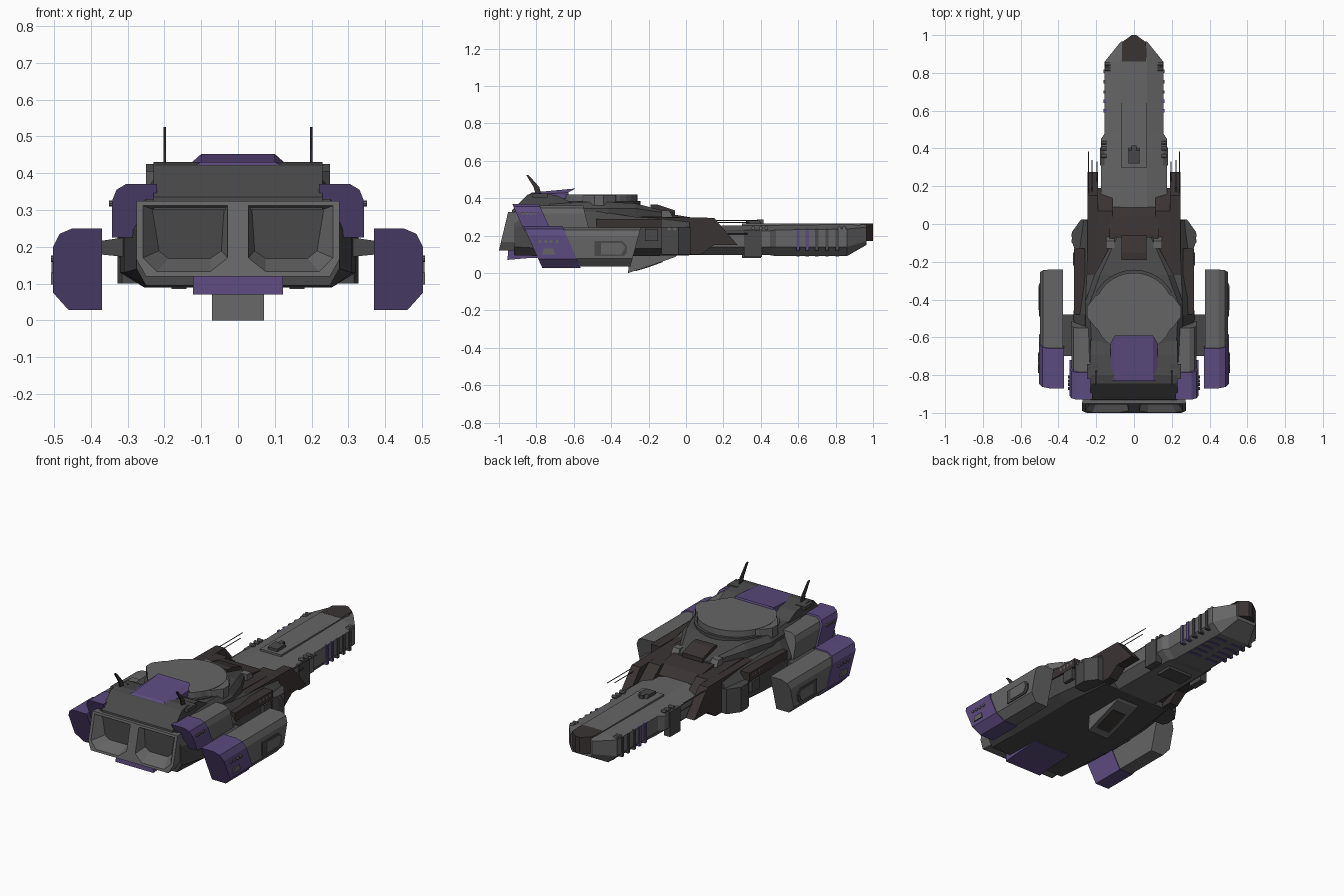
import bpy, bmesh, math

def material(name, rgb):
    m = bpy.data.materials.new(name)
    m.diffuse_color = (*rgb, 1)
    return m

GREY = material("grey", (0.13, 0.13, 0.13))
DARK = material("dark_grey", (0.065, 0.065, 0.065))
BROWN = material("brown", (0.042, 0.034, 0.033))
PURPLE = material("purple", (0.105, 0.07, 0.21))

def loft(name, rings, mat, mirror=False):
    """Skin equal-length rings of 3D points and cap both ends."""
    bm = bmesh.new()
    rs = [[bm.verts.new(p) for p in r] for r in rings]
    n = len(rs[0])
    for a, b in zip(rs, rs[1:]):
        for i in range(n):
            j = (i + 1) % n
            bm.faces.new((a[i], a[j], b[j], b[i]))
    bm.faces.new(rs[0][::-1])
    bm.faces.new(rs[-1])
    bmesh.ops.recalc_face_normals(bm, faces=bm.faces)
    me = bpy.data.meshes.new(name)
    bm.to_mesh(me)
    bm.free()
    me.materials.append(mat)
    ob = bpy.data.objects.new(name, me)
    bpy.context.collection.objects.link(ob)
    if mirror:
        ob.modifiers.new("mirror", 'MIRROR').use_mirror_merge = False
    return ob

def prism(name, pts, axis, lo, hi, mat, mirror=False):
    put = {'x': lambda a, b, t: (t, a, b), 'y': lambda a, b, t: (a, t, b),
           'z': lambda a, b, t: (a, b, t)}[axis]
    return loft(name, [[put(a, b, t) for a, b in pts] for t in (lo, hi)], mat, mirror)

def box(name, x, y, z, mat, mirror=False):
    pts = [(x[0], y[0]), (x[1], y[0]), (x[1], y[1]), (x[0], y[1])]
    return prism(name, pts, 'z', z[0], z[1], mat, mirror)

def section(y, wt, zt, w, zs, zl, wb, zb):
    """Symmetric eight-sided cross-section at y."""
    half = [(wt, zt), (w, zs), (w, zl), (wb, zb)]
    return [(x, y, z) for x, z in half] + [(-x, y, z) for x, z in half[::-1]]

def sheared(name, sec, back, front, mat):
    """Cross-section (x, z) run between two planes y = a + b*z."""
    return loft(name, [[(x, a + b * z, z) for x, z in sec] for a, b in (back, front)], mat, True)

def studs(name, x, ys, z, r, mat):
    for y in ys:
        c = [(y + r * math.cos(k * math.pi / 4), z + r * math.sin(k * math.pi / 4)) for k in range(8)]
        prism(name, c, 'x', x - 0.02, x + 0.008, mat, True)

def circle(r, cy, n=32):
    return [(r * math.cos(2 * math.pi * k / n), cy + r * math.sin(2 * math.pi * k / n)) for k in range(n)]

# Main hull
loft("main_hull", [section(-0.92, 0.25, 0.33, 0.275, 0.25, 0.14, 0.25, 0.095),
                   section(-0.75, 0.26, 0.33, 0.31, 0.24, 0.13, 0.255, 0.09),
                   section(-0.48, 0.26, 0.33, 0.32, 0.24, 0.13, 0.255, 0.09),
                   section(-0.27, 0.25, 0.30, 0.31, 0.24, 0.13, 0.255, 0.09),
                   section(0.02, 0.24, 0.28, 0.27, 0.24, 0.13, 0.22, 0.095)], DARK)
prism("hull_side_block", [(0.2, -0.13), (0.315, -0.13), (0.327, -0.1), (0.327, -0.04), (0.28, 0.025), (0.2, 0.025)],
      'z', 0.1, 0.245, DARK, True)
box("hull_side_panel", (0.3, 0.322), (-0.22, -0.15), (0.17, 0.235), DARK, True)
box("hull_side_rail", (0.26, 0.318), (-0.48, -0.13), (0.24, 0.29), BROWN, True)
studs("hull_stud", 0.31, [-0.25, -0.22, -0.19, -0.16], 0.27, 0.009, GREY)
studs("block_stud", 0.322, [-0.09, -0.06], 0.235, 0.009, GREY)

# Brown forward cover with two arms around the boom
prism("cover_centre", [(-0.27, 0.2), (-0.27, 0.32), (-0.05, 0.31), (0.04, 0.295), (0.09, 0.25), (0.09, 0.2)],
      'x', -0.13, 0.13, BROWN)
prism("cover_arm", [(-0.27, 0.2), (-0.27, 0.3), (0.15, 0.295), (0.275, 0.15), (0.15, 0.15), (0.08, 0.1), (0, 0.1)],
      'x', 0.19, 0.246, BROWN, True)
prism("cover_inner_arm", [(-0.27, 0.2), (-0.27, 0.305), (0.07, 0.295), (0.19, 0.2), (0.1, 0.15), (0, 0.12)],
      'x', 0.115, 0.2, BROWN, True)

# Long forward boom and nose
loft("boom", [section(-0.1, 0.07, 0.25, 0.175, 0.225, 0.14, 0.13, 0.095),
              section(0.45, 0.07, 0.255, 0.175, 0.225, 0.14, 0.12, 0.095),
              section(0.48, 0.07, 0.255, 0.155, 0.23, 0.14, 0.11, 0.09),
              section(0.86, 0.07, 0.26, 0.155, 0.235, 0.14, 0.10, 0.09),
              section(0.965, 0.062, 0.26, 0.07, 0.245, 0.17, 0.06, 0.15)], GREY)
box("boom_top_plate", (-0.068, 0.068), (0.3, 0.93), (0.24, 0.265), GREY)
prism("nose_tip", [(-0.064, 0.86), (0.064, 0.86), (0.064, 0.962), (0.012, 1.0), (-0.012, 1.0), (-0.064, 0.962)],
      'z', 0.17, 0.266, BROWN)
box("boom_side_hatch", (0.14, 0.181), (0.31, 0.405), (0.085, 0.23), DARK, True)
box("boom_keel_plate", (-0.08, 0.08), (0.3, 0.4), (0.08, 0.1), DARK)
for i, y in enumerate([0.59, 0.64, 0.69, 0.745, 0.8]):
    box("boom_rib", (0.12, 0.161), (y, y + 0.018), (0.12, 0.235), PURPLE if i < 2 else DARK, True)
    box("keel_stripe", (0.02, 0.1), (y, y + 0.018), (0.087, 0.1), PURPLE, True)
prism("boom_turret", [(0.32, 0.25), (0.32, 0.28), (0.39, 0.285), (0.41, 0.25)], 'x', -0.03, 0.03, DARK)
box("boom_turret_mast", (-0.012, 0.012), (0.38, 0.415), (0.26, 0.285), DARK)
studs("boom_stud", 0.165, [0.36, 0.4, 0.43], 0.24, 0.01, GREY)
studs("nose_stud", 0.145, [0.82, 0.845], 0.24, 0.01, GREY)
for x, y1, z in ((0.24, 0.385, 0.28), (0.222, 0.34, 0.27), (0.195, 0.33, 0.21)):
    prism("gun_barrel", [(x + dx, z + dz) for dx, dz in ((-.003, 0), (0, -.003), (.003, 0), (0, .003))],
          'y', 0.05, y1, DARK, True)

# Upper deck and small forward bridge
loft("upper_deck", [section(-0.07, 0.09, 0.32, 0.1, 0.315, 0.3, 0.1, 0.28),
                    section(-0.27, 0.18, 0.372, 0.21, 0.345, 0.3, 0.21, 0.28),
                    section(-0.42, 0.235, 0.38, 0.26, 0.345, 0.3, 0.26, 0.28),
                    section(-0.73, 0.22, 0.38, 0.25, 0.345, 0.3, 0.25, 0.28)], DARK)
prism("rear_deck", [(-0.935, 0.3), (-0.93, 0.335), (-0.845, 0.42), (-0.8, 0.43), (-0.69, 0.415), (-0.6, 0.37), (-0.6, 0.3)],
      'x', -0.23, 0.23, DARK)
prism("bridge", [(-0.19, 0.3), (-0.19, 0.365), (-0.15, 0.365), (-0.06, 0.335), (-0.06, 0.3)], 'x', -0.066, 0.066, BROWN)
prism("deck_gun_mount", [(-0.13, 0.29), (-0.13, 0.335), (-0.09, 0.335), (-0.065, 0.29)], 'x', 0.103, 0.148, GREY, True)

# Big round turret
prism("turret_ring", circle(0.228, -0.47), 'z', 0.34, 0.385, DARK)
prism("turret_disc", circle(0.212, -0.47), 'z', 0.38, 0.42, GREY)
prism("turret_ear", [(0.15, -0.58), (0.205, -0.55), (0.25, -0.49), (0.25, -0.44), (0.205, -0.38), (0.15, -0.36)],
      'z', 0.36, 0.418, GREY, True)

# Purple roof hatch
def rect(x, y0, z0, y1, z1):
    return [(-x, y0, z0), (x, y0, z0), (x, y1, z1), (-x, y1, z1)]
loft("roof_hatch", [rect(0.125, -0.84, 0.395, -0.62, 0.4), rect(0.125, -0.84, 0.418, -0.63, 0.43),
                    rect(0.1, -0.825, 0.43, -0.59, 0.452)], PURPLE)

# Antennas
box("antenna_base", (0.19, 0.25), (-0.82, -0.74), (0.405, 0.425), DARK, True)
prism("antenna", [(-0.77, 0.41), (-0.80, 0.41), (-0.815, 0.46), (-0.855, 0.525), (-0.84, 0.522), (-0.785, 0.46)],
      'x', 0.195, 0.203, BROWN, True)

# Engine block with two recessed nozzles
def rear(y, pts):
    return [(x, y - 0.24 * (0.33 - z), z) for x, z in pts]
outer = [(0, 0.325), (0.275, 0.325), (0.275, 0.165), (0.25, 0.12), (0, 0.12), (0, 0.17)]
mouth = [(0.028, 0.312), (0.258, 0.312), (0.258, 0.17), (0.22, 0.133), (0.075, 0.133), (0.028, 0.17)]
deep = [(0.055, 0.285), (0.19, 0.285), (0.19, 0.2), (0.175, 0.185), (0.075, 0.185), (0.055, 0.2)]
loft("engine_block", [[(x * 0.95, -0.8, z) for x, z in outer], rear(-0.95, outer), rear(-0.95, mouth),
                      rear(-0.85, deep)], GREY, True)
prism("belly_plate", [(-0.95, 0.125), (-0.955, 0.07), (-0.84, 0.08), (-0.7, 0.085), (-0.7, 0.12)],
      'x', -0.122, 0.122, PURPLE)

# Belly hangar wedge, with framed opening facing forward
prism("belly_hangar", [(-0.31, 0.0), (-0.3, 0.1), (-0.04, 0.1), (-0.06, 0.085), (-0.2, 0.035)], 'x', -0.07, 0.07, GREY)
prism("hangar_opening", [(-0.27, 0.010), (-0.268, 0.03), (-0.13, 0.08), (-0.125, 0.058), (-0.2, 0.031)],
      'x', -0.045, 0.045, BROWN)

# Shoulder pods
shoulder = [(0.22, 0.37), (0.305, 0.37), (0.33, 0.355), (0.342, 0.325), (0.342, 0.225), (0.22, 0.225)]
inset = [(x - 0.01 if x > 0.3 else x, z - 0.008 if z > 0.3 else z) for x, z in shoulder]
sheared("shoulder_cap", shoulder, (-0.763, -0.45), (-0.62, -0.45), PURPLE)
sheared("shoulder_body", inset, (-0.7, -0.3), (-0.46, -0.25), GREY)
studs("shoulder_stud", 0.342, [-0.87, -0.85, -0.83, -0.81], 0.318, 0.008, GREY)

# Side pods with pylons
pod = [(0.37, 0.25), (0.45, 0.25), (0.485, 0.235), (0.502, 0.2), (0.502, 0.075), (0.46, 0.028), (0.37, 0.028)]
body = [(0.375 + (x - 0.37) * 0.92, 0.14 + (z - 0.14) * 0.95) for x, z in pod]
sheared("side_pod_cap", pod, (-0.756, -0.4545), (-0.552, -0.43), PURPLE)
sheared("side_pod_body", body, (-0.62, -0.43), (-0.307, 0.27), GREY)
prism("pod_panel", [(-0.49, 0.09), (-0.49, 0.17), (-0.34, 0.17), (-0.315, 0.145), (-0.315, 0.11), (-0.335, 0.09)],
      'x', 0.45, 0.502, DARK, True)
prism("pod_panel_inlay", [(-0.455, 0.1), (-0.455, 0.16), (-0.345, 0.16), (-0.325, 0.14), (-0.345, 0.1)],
      'x', 0.45, 0.506, GREY, True)
prism("pod_cap_hatch", [(-0.77, 0.098), (-0.76, 0.13), (-0.71, 0.13), (-0.70, 0.098)], 'x', 0.45, 0.508, GREY, True)
studs("pod_stud", 0.5, [-0.78, -0.75, -0.72, -0.69], 0.168, 0.009, GREY)
prism("pod_pylon", [(0.28, 0.17), (0.28, 0.23), (0.38, 0.215), (0.38, 0.18)], 'y', -0.7, -0.48, DARK, True)
